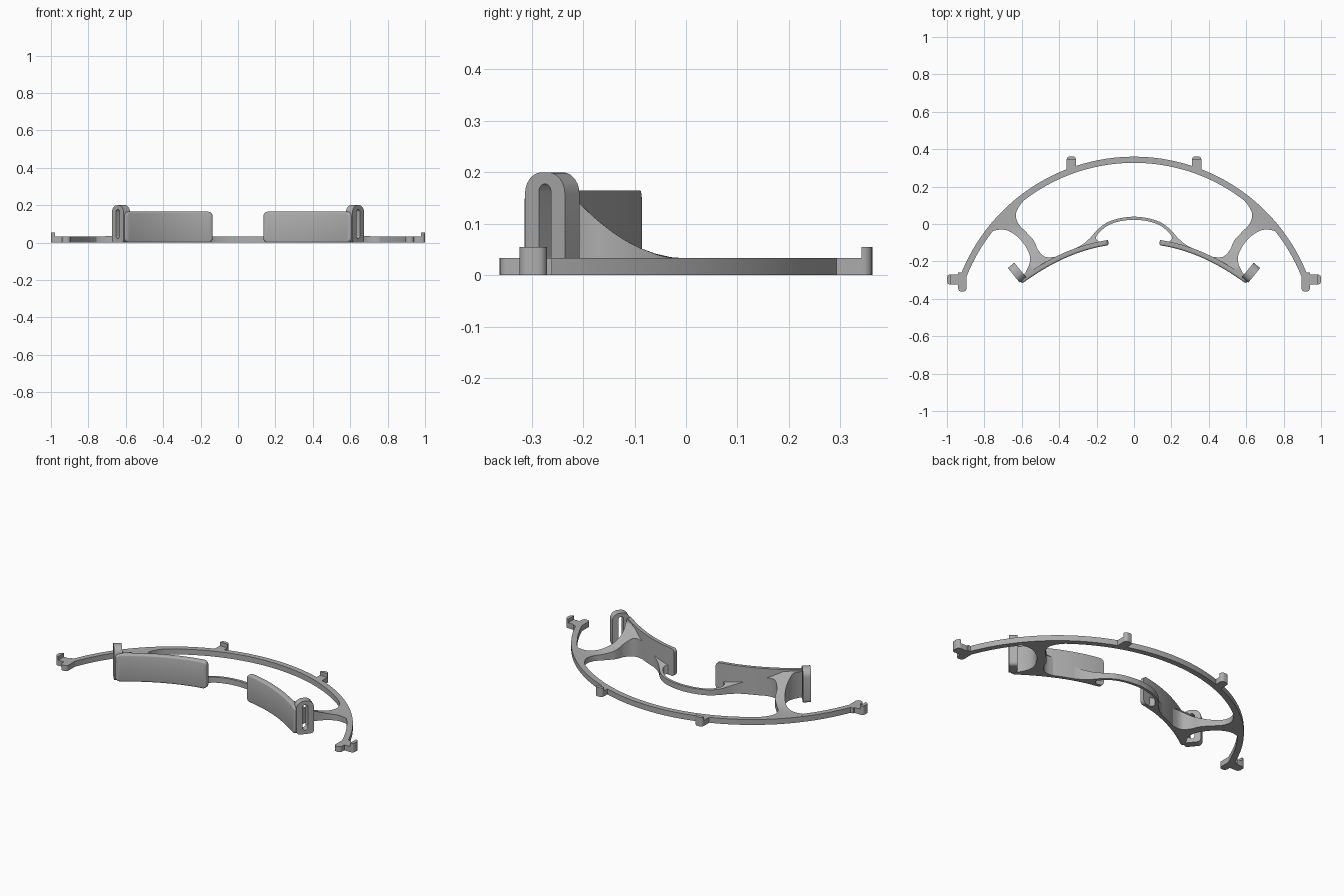
import bpy, bmesh
from math import sin, cos, pi, radians, atan2, sqrt
from mathutils import Vector

cube = bpy.data.objects.get("Cube")
if cube:
    bpy.data.objects.remove(cube)

GREY = (0.42, 0.42, 0.42, 1)
mat = bpy.data.materials.new("grey plastic")
mat.use_nodes = True
mat.diffuse_color = GREY
mat.node_tree.nodes["Principled BSDF"].inputs["Base Color"].default_value = GREY

BAND_H = 0.033
PAD_H = 0.165
ARC_Y = -0.636          # centre of the outer arc


def finish(name, bm, mirror=True):
    bmesh.ops.recalc_face_normals(bm, faces=bm.faces)
    mesh = bpy.data.meshes.new(name)
    bm.to_mesh(mesh)
    bm.free()
    mesh.materials.append(mat)
    ob = bpy.data.objects.new(name, mesh)
    bpy.context.collection.objects.link(ob)
    bpy.ops.object.select_all(action='DESELECT')
    ob.select_set(True)
    bpy.context.view_layer.objects.active = ob
    bpy.ops.object.shade_smooth_by_angle(angle=radians(35))
    if mirror:
        ob.modifiers.new("Mirror", 'MIRROR').use_mirror_merge = False
    return ob


def prism(outline, height, z=0.0):
    """Upright solid from a plan outline."""
    bm = bmesh.new()
    face = bm.faces.new([bm.verts.new((x, y, z)) for x, y in outline])
    ext = bmesh.ops.extrude_face_region(bm, geom=[face], use_keep_orig=True)
    for v in ext["geom"]:
        if isinstance(v, bmesh.types.BMVert):
            v.co.z = z + height
    return bm


def smooth(pts, n=6):
    """Curve through the points (open Catmull-Rom)."""
    p = [Vector(q) for q in pts]
    p = [2 * p[0] - p[1]] + p + [2 * p[-1] - p[-2]]
    out = []
    for a, b, c, d in zip(p, p[1:], p[2:], p[3:]):
        for i in range(n):
            t = i / n
            out.append(0.5 * (2 * b + (c - a) * t + (2 * a - 5 * b + 4 * c - d) * t * t
                              + (3 * b - a - 3 * c + d) * t ** 3))
    return [tuple(v) for v in out] + [tuple(p[-2])]


def rounded_rect(w, h, r_low, r_top, n=6):
    """Rounded rectangle around the origin, same point count for any size."""
    out = []
    for k, (sx, sy) in enumerate([(1, 1), (-1, 1), (-1, -1), (1, -1)]):
        r = r_top if sy > 0 else r_low
        for i in range(n + 1):
            a = (k + i / n) * pi / 2
            out.append((sx * (w / 2 - r) + r * cos(a), sy * (h / 2 - r) + r * sin(a)))
    return out


def pad_y(x):
    """Plan curve of the forehead pad."""
    return -0.10 - 0.3 * (x - 0.14) - 0.638 * (x - 0.14) * (x - 0.38)


def arc(r, a0, a1, n):
    return [(r * cos(a0 + (a1 - a0) * i / n), ARC_Y + r * sin(a0 + (a1 - a0) * i / n))
            for i in range(n + 1)]


def slope_top(bm):
    """Sweep the top of a web up towards the pad."""
    bmesh.ops.triangulate(bm, faces=bm.faces)
    cuts = [((0, -0.03 * i, 0), (0, 1, 0)) for i in range(9)]
    cuts += [((x, 0, 0), (1, 0, 0)) for x in (0.62, 0.7, 0.78)]
    for co, no in cuts:
        bmesh.ops.bisect_plane(bm, geom=bm.verts[:] + bm.edges[:] + bm.faces[:],
                               plane_co=co, plane_no=no)
    for v in bm.verts:
        if v.co.z > 0.01:
            fade = min(1, max(0, (0.78 - v.co.x) / 0.16))
            v.co.z = min(PAD_H - 0.008, BAND_H + 2.5 * min(0, v.co.y) ** 2 * fade)
    bmesh.ops.triangulate(bm, faces=bm.faces)


# Outer band
end = atan2(0.366, 0.925)
outline = arc(0.996, end, pi - end, 64) + arc(0.963, pi - end, end, 64)
finish("outer_band", prism(outline, BAND_H), mirror=False)


# Round-ended lugs, some with a raised lip at the tip
def lug(name, start, direction, length, width, lip):
    d = Vector(direction)
    s = Vector((-d.y, d.x))
    r = 0.018

    def place(pts):
        return [tuple(Vector(start) + d * u + s * v) for u, v in pts]
    tip = []
    for sign in (-1, 1):
        for i in range(7):
            a = sign * pi / 2 * ((6 - i) / 6 if sign < 0 else i / 6)
            tip.append((length - r + r * cos(a), sign * (width / 2 - r) + r * sin(a)))
    finish(name, prism(place([(0, width / 2), (0, -width / 2)] + tip), BAND_H))
    if lip:
        cap = [(length - 0.021, width / 2)] + [(length - 0.021, -width / 2)]
        cap += [p for p in tip if p[0] > length - r - 0.001]
        finish(name + "_lip", prism(place(cap), 0.055 - BAND_H, BAND_H))


lug("top_lug", (0.335, 0.285), (0, 1), 0.077, 0.05, True)
lug("end_side_lug", (0.90, -0.297), (1, 0), 0.10, 0.054, True)
lug("end_front_lug", (0.918, -0.26), (0, -1), 0.102, 0.044, False)

# Arms flaring from the band into the pads
band_side = [(x, ARC_Y + sqrt(0.98 ** 2 - x * x)) for x in (0.57, 0.61, 0.65, 0.69, 0.73, 0.77)]
outer_edge = smooth([(0.815, -0.09), (0.77, -0.045), (0.70, -0.03), (0.64, -0.055),
                     (0.59, -0.105), (0.56, -0.16), (0.557, -0.205), (0.575, -0.25), (0.598, -0.285)])
pad_side = [(x, pad_y(x)) for x in (0.58, 0.53, 0.48, 0.43, 0.38)]
inner_edge = smooth([(0.36, -0.158), (0.42, -0.175), (0.475, -0.175), (0.512, -0.14), (0.535, -0.09),
                     (0.575, -0.045), (0.617, 0.0), (0.632, 0.05), (0.61, 0.10), (0.57, 0.145)])
arm = prism(band_side + outer_edge + pad_side + inner_edge[:-1], BAND_H)
slope_top(arm)
finish("arm", arm)

# Bridge between the two pads
back = smooth([(0.0, 0.04), (0.07, 0.032), (0.14, 0.01), (0.195, -0.03),
               (0.235, -0.075), (0.28, -0.112), (0.36, -0.155)])
front = smooth([(0.16, -0.10), (0.19, -0.092), (0.203, -0.075), (0.19, -0.05),
                (0.14, -0.008), (0.07, 0.016), (0.0, 0.023)])
half = back + [(x, pad_y(x)) for x in (0.35, 0.28, 0.21)] + front
bridge = prism(half + [(-x, y) for x, y in half[-2:0:-1]], BAND_H)
for v in bridge.verts:
    v.co.x += 0.0
bmesh.ops.triangulate(bridge, faces=bridge.faces)
slope_top(bridge)
finish("bridge", bridge, mirror=False)

# Curved forehead pads: rounded slab, softened front rim, bent along its curve
X0, X1, THICK = 0.137, 0.607, 0.028
pad = prism(rounded_rect(X1 - X0, PAD_H, 0.022, 0.022), THICK)
rim = [e for e in pad.edges if all(v.co.z < 0.001 for v in e.verts)]
bmesh.ops.bevel(pad, geom=rim, offset=0.01, segments=3, profile=0.5, affect='EDGES')
for i in range(1, 20):
    bmesh.ops.bisect_plane(pad, geom=pad.verts[:] + pad.edges[:] + pad.faces[:],
                           plane_co=((i / 20 - 0.5) * (X1 - X0), 0, 0), plane_no=(1, 0, 0))
for v in pad.verts:
    x = v.co.x + (X0 + X1) / 2
    slope = (pad_y(x + 0.001) - pad_y(x - 0.001)) / 0.002
    normal = Vector((-slope, 1)).normalized() * (v.co.z - THICK / 2)
    v.co = (x + normal.x, pad_y(x) + normal.y, v.co.y + PAD_H / 2)
finish("forehead_pad", pad)

# Strap loops at the outer ends of the pads
u, n = Vector((0.631, 0.776, 0)), Vector((0.776, -0.631, 0))
centre = Vector((0.6255, -0.26, 0.1))
bm = bmesh.new()
loops = []
for pts in (rounded_rect(0.1, 0.2, 0.02, 0.042), rounded_rect(0.03, 0.155, 0.0149, 0.0149)):
    for side in (-0.0225, 0.0225):
        loops.append([bm.verts.new(centre + u * a + n * side + Vector((0, 0, b))) for a, b in pts])
count = len(loops[0])
for A, B in ((0, 1), (1, 3), (3, 2), (2, 0)):
    for i in range(count):
        j = (i + 1) % count
        bm.faces.new((loops[A][i], loops[A][j], loops[B][j], loops[B][i]))
finish("strap_loop", bm)
